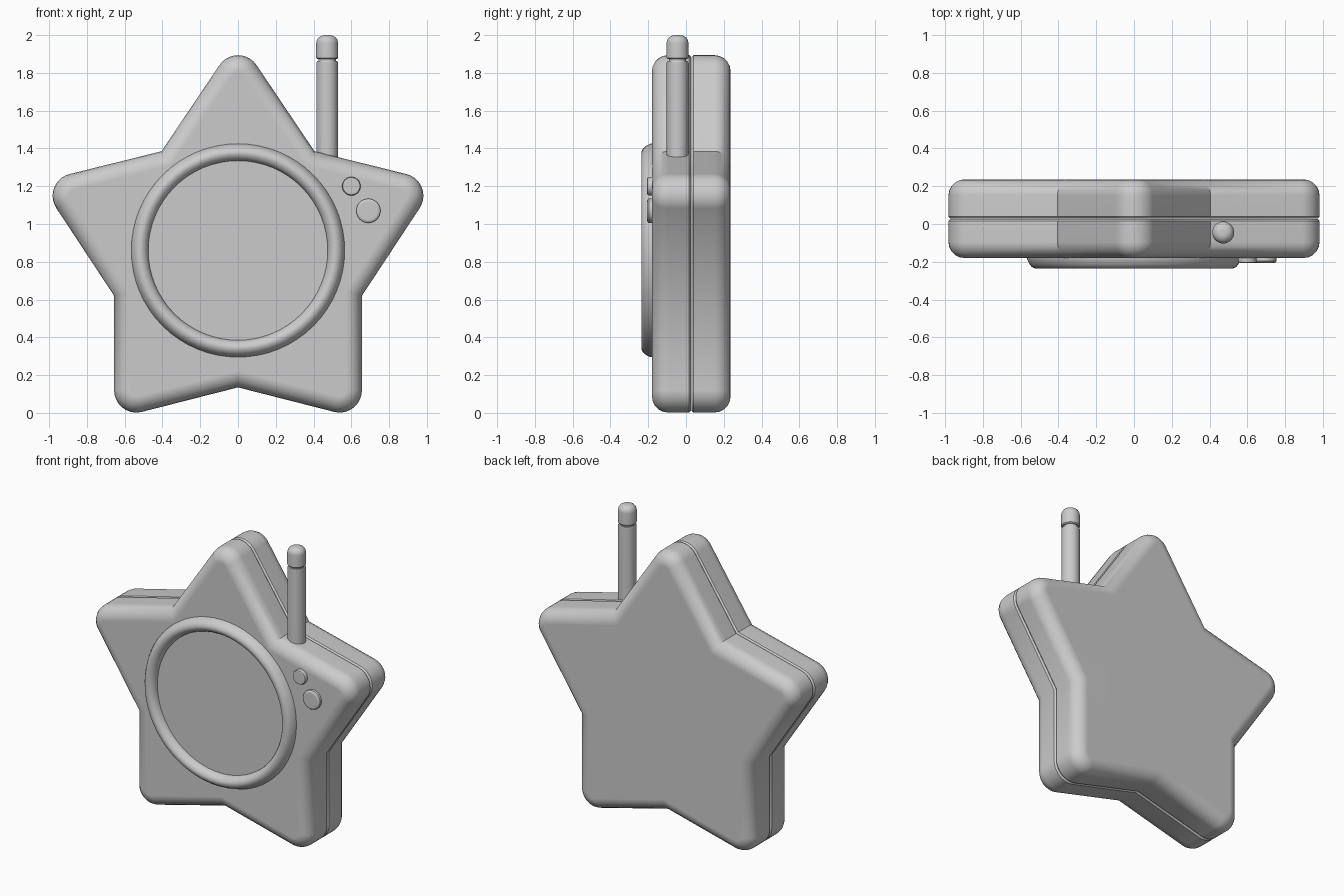
import bpy, bmesh
from math import sin, cos, pi, radians
from mathutils import Vector

if "Cube" in bpy.data.objects:
    bpy.data.objects.remove(bpy.data.objects["Cube"])

# star corners (x, z), right half from the top; odd ones are the notches
HALF = [(0, 1.987), (0.405, 1.385), (1.054, 1.224), (0.656, 0.62), (0.656, -0.032), (0, 0.135)]
STAR = [Vector(p) for p in HALF + [(-x, z) for x, z in HALF[-2:0:-1]]]
TIP_R = 0.118


def finish(name, bm, angle=35):
    bmesh.ops.recalc_face_normals(bm, faces=bm.faces)
    me = bpy.data.meshes.new(name)
    bm.to_mesh(me)
    bm.free()
    ob = bpy.data.objects.new(name, me)
    bpy.context.collection.objects.link(ob)
    bpy.ops.object.select_all(action='DESELECT')
    ob.select_set(True)
    bpy.context.view_layer.objects.active = ob
    bpy.ops.object.shade_smooth_by_angle(angle=radians(angle))
    mod = ob.modifiers.new("normals", 'WEIGHTED_NORMAL')
    mod.keep_sharp = True
    return ob


def loft(name, rings, cap_start=True, cap_end=True):
    bm = bmesh.new()
    vs = [[bm.verts.new(p) for p in ring] for ring in rings]
    n = len(vs[0])
    for a, b in zip(vs, vs[1:]):
        for i in range(n):
            bm.faces.new((a[i], a[(i + 1) % n], b[(i + 1) % n], b[i]))
    if cap_start:
        bm.faces.new(vs[0])
    if cap_end:
        bm.faces.new(vs[-1])
    return finish(name, bm)


def star_ring(inset, y, seg=10):
    """Star outline moved inward by inset, with rounded tips and sharp notches."""
    pts = []
    for i, p in enumerate(STAR):
        d0 = (p - STAR[i - 1]).normalized()
        d1 = (STAR[(i + 1) % len(STAR)] - p).normalized()
        n0, n1 = Vector((-d0.y, d0.x)), Vector((-d1.y, d1.x))   # outward, clockwise path
        miter = (n0 + n1) / (1 + n0.dot(n1))
        if i % 2:
            pts.append(p - miter * inset)
        else:
            c = p - miter * TIP_R
            for k in range(seg + 1):
                pts.append(c + n0.slerp(n1, k / seg) * (TIP_R - inset))
    return [(p.x, y, p.y) for p in pts]


def lathe(name, profile, centre, axis='Z', seg=48, caps=True):
    """Spin (radius, height) points round the z or y axis."""
    cx, cy, cz = centre
    rings = []
    for r, h in profile:
        ang = [2 * pi * i / seg for i in range(seg)]
        if axis == 'Z':
            rings.append([(cx + r * cos(a), cy + r * sin(a), cz + h) for a in ang])
        else:
            rings.append([(cx + r * cos(a), cy + h, cz + r * sin(a)) for a in ang])
    return loft(name, rings, caps, caps)


# two body shells meeting at a seam groove
SEAM, ROUND, LIP = 0.028, 0.085, 0.01
for name, face, s in (("front_shell", -0.18, 1), ("back_shell", 0.236, -1)):
    prof = []
    for k in range(6):
        a = pi / 2 * k / 5
        prof.append((ROUND * (1 - sin(a)), face + s * ROUND * (1 - cos(a))))
    prof += [(0, SEAM - s * (LIP + 0.001)), (LIP, SEAM - s * 0.001)]
    loft(name, [star_ring(d, y) for d, y in prof])

# screen bezel and screen
SCREEN = (0, 0, 0.86)
lathe("screen_bezel", [(0.565, -0.172), (0.565, -0.188), (0.553, -0.212), (0.54, -0.228),
                       (0.522, -0.236), (0.506, -0.234), (0.49, -0.224), (0.479, -0.208),
                       (0.475, -0.19), (0.475, -0.172)], SCREEN, 'Y', 64, False)
lathe("screen", [(0.48, -0.17), (0.48, -0.186)], SCREEN, 'Y', 64)

# buttons
for name, x, z, r in (("small_button", 0.6, 1.2, 0.049), ("large_button", 0.69, 1.07, 0.064)):
    lathe(name, [(r, -0.17), (r, -0.197), (r * 0.93, -0.203), (r * 0.75, -0.207)],
          (x, 0, z), 'Y', 32)

# antenna rod, with a neck groove under the rounded cap
ANT = (0.472, -0.045, 0)
lathe("antenna_rod", [(0.057, 1.3), (0.057, 1.856), (0.053, 1.862), (0.046, 1.863), (0.046, 1.88)],
      ANT, 'Z', 32)
lathe("antenna_cap", [(0.052, 1.873), (0.058, 1.879), (0.058, 1.958), (0.054, 1.975),
                      (0.045, 1.988), (0.031, 1.996), (0.014, 2.0)], ANT, 'Z', 32)
